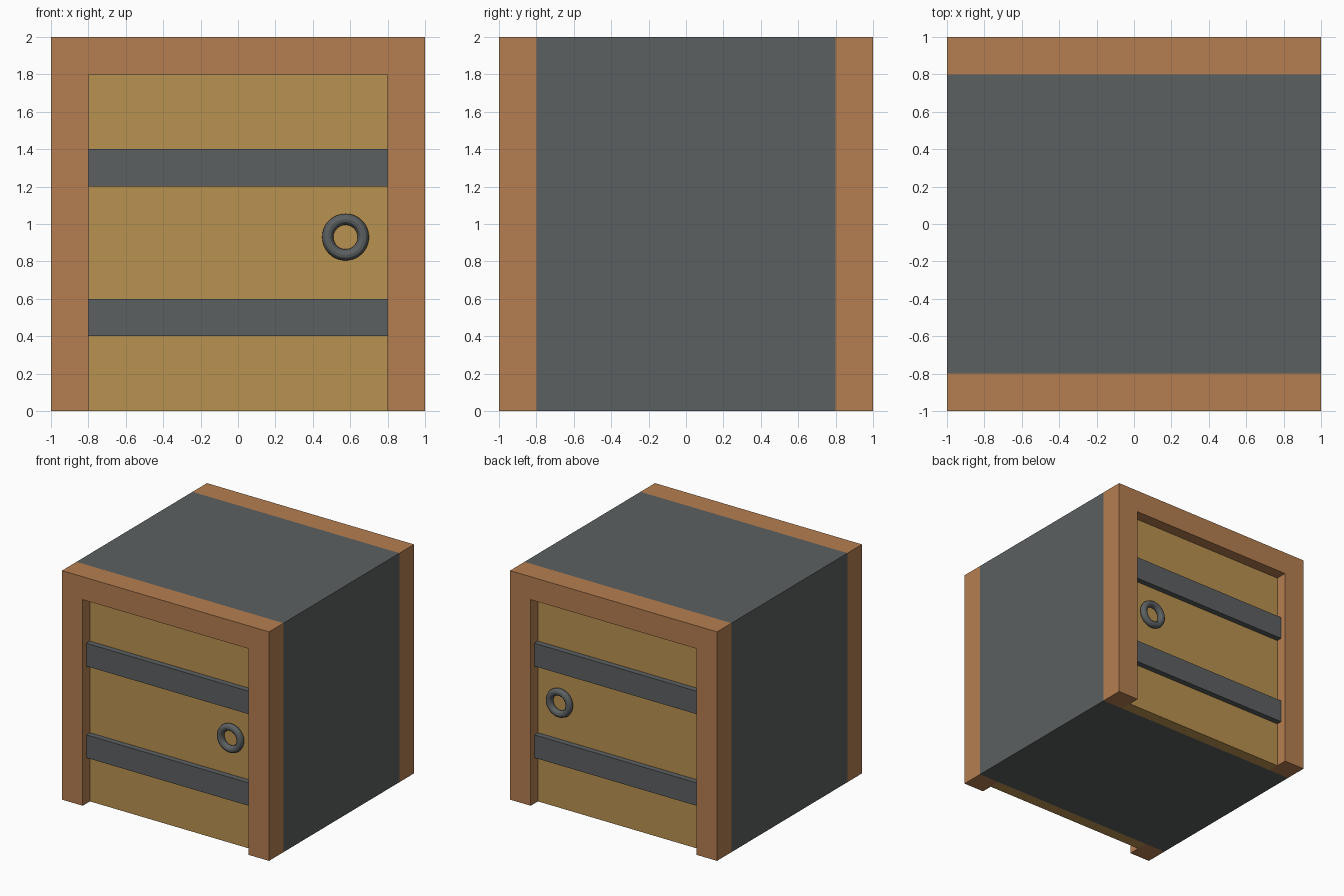
import bpy
import bmesh
from math import pi

cube = bpy.data.objects.get("Cube")
if cube:
    bpy.data.objects.remove(cube, do_unlink=True)


def material(name, rgb):
    mat = bpy.data.materials.new(name)
    mat.use_nodes = True
    mat.diffuse_color = (*rgb, 1)
    mat.node_tree.nodes["Principled BSDF"].inputs["Base Color"].default_value = (*rgb, 1)
    return mat


grey = material("iron grey", (0.107, 0.117, 0.12))
brown = material("frame brown", (0.462, 0.209, 0.082))
tan = material("door tan", (0.491, 0.287, 0.08))


def prism(name, outline, y0, y1, mat):
    """Extrude an x-z outline from y0 to y1."""
    bm = bmesh.new()
    face = bm.faces.new([bm.verts.new((x, y0, z)) for x, z in outline])
    new = bmesh.ops.extrude_face_region(bm, geom=[face])["geom"]
    moved = [v for v in new if isinstance(v, bmesh.types.BMVert)]
    bmesh.ops.translate(bm, verts=moved, vec=(0, y1 - y0, 0))
    bmesh.ops.recalc_face_normals(bm, faces=bm.faces)
    mesh = bpy.data.meshes.new(name)
    bm.to_mesh(mesh)
    bm.free()
    mesh.materials.append(mat)
    obj = bpy.data.objects.new(name, mesh)
    bpy.context.collection.objects.link(obj)
    return obj


def rect(half, z0, z1):
    return [(-half, z0), (half, z0), (half, z1), (-half, z1)]


# Solid block between the two door frames
prism("body", rect(1, 0, 2), -0.8, 0.8, grey)

arch = [(-1, 0), (-0.8, 0), (-0.8, 1.8), (0.8, 1.8),
        (0.8, 0), (1, 0), (1, 2), (-1, 2)]

# Same door assembly on the front and the back
for side, s in (("front", -1), ("back", 1)):
    prism(side + "_frame", arch, s * 0.8, s, brown)
    prism(side + "_door", rect(0.8, 0, 1.8), s * 0.8, s * 0.9, tan)
    for level, z in (("lower", 0.4), ("upper", 1.2)):
        prism(f"{side}_{level}_strap", rect(0.8, z, z + 0.2), s * 0.9, s * 0.95, grey)

    # Ring handle
    bpy.ops.mesh.primitive_torus_add(
        major_radius=0.095, minor_radius=0.03, major_segments=48, minor_segments=12,
        location=(0.575, s * 0.925, 0.93), rotation=(pi / 2, 0, 0))
    ring = bpy.context.object
    ring.name = side + "_ring_handle"
    ring.data.materials.append(grey)
    bpy.ops.object.shade_smooth_by_angle()
